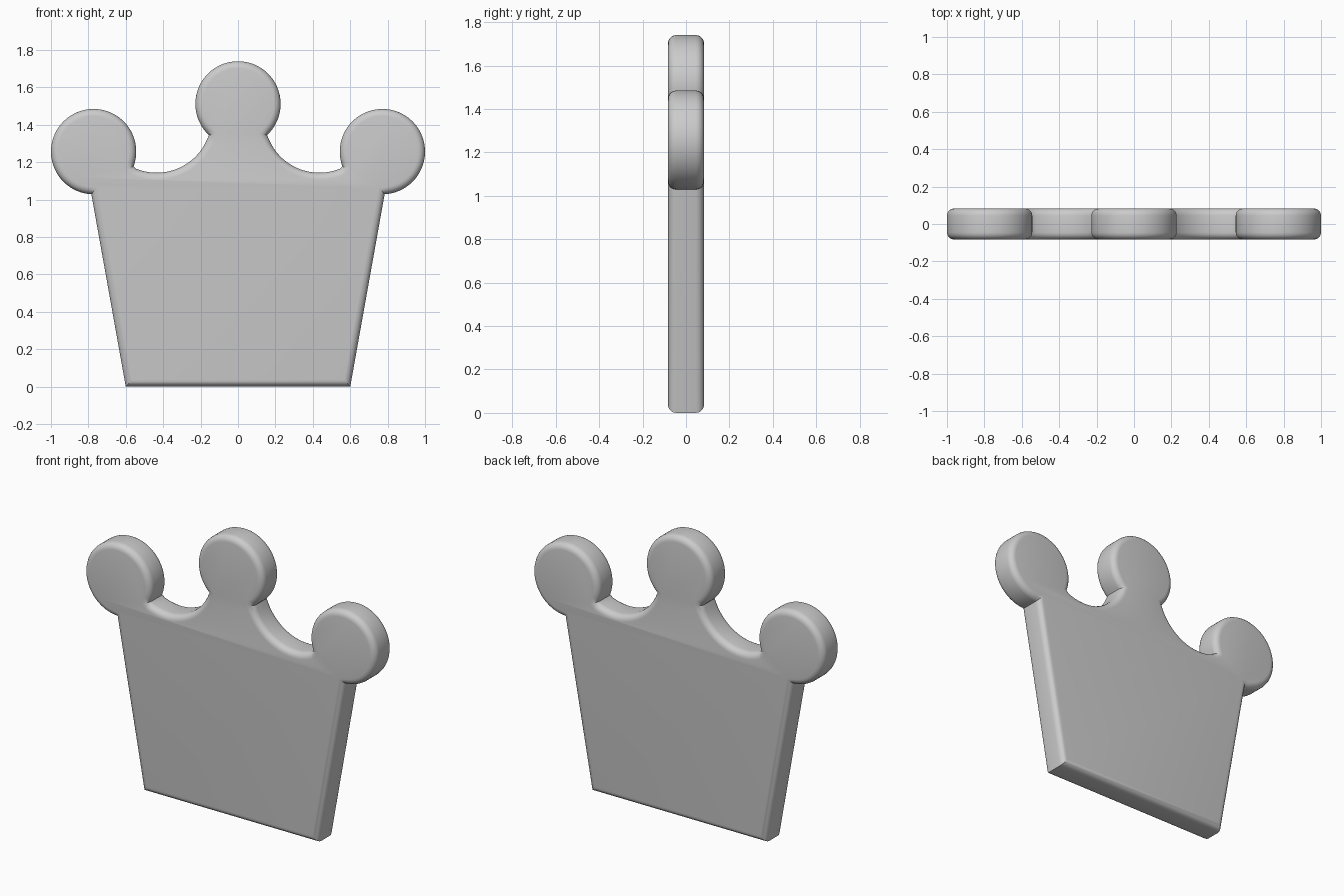
import bpy, bmesh
from math import radians, cos, sin

if "Cube" in bpy.data.objects:
    bpy.data.objects.remove(bpy.data.objects["Cube"])

HALF = 0.083      # half thickness
BEVEL = 0.038     # rounded rim


def arc(cx, cz, r, a0, a1, n):
    """Points on a circle from angle a0 to a1 (degrees)."""
    return [(cx + r * cos(radians(a0 + (a1 - a0) * i / n)),
             cz + r * sin(radians(a0 + (a1 - a0) * i / n))) for i in range(n + 1)]


# Right half of the outline: middle ball, scooped notch, side ball, slanted side
half = arc(0, 1.512, 0.228, 90, -47, 28)
half += arc(0.435, 1.437, 0.293, 200, 292, 20)[1:]
half += arc(0.772, 1.257, 0.228, 200.5, -87, 56)
half += [(0.6, 0.0)]
outline = half + [(-x, z) for x, z in reversed(half[1:])]

# Extrude the outline into a plate
bm = bmesh.new()
front = bm.faces.new([bm.verts.new((x, -HALF, z)) for x, z in outline])
ext = bmesh.ops.extrude_face_region(bm, geom=[front], use_keep_orig=True)
back = [v for v in ext["geom"] if isinstance(v, bmesh.types.BMVert)]
bmesh.ops.translate(bm, verts=back, vec=(0, 2 * HALF, 0))
bmesh.ops.recalc_face_normals(bm, faces=bm.faces[:])

# Round the rims of both flat faces
rims = [e for e in bm.edges if abs(e.verts[0].co.y - e.verts[1].co.y) < 1e-5]
bmesh.ops.bevel(bm, geom=rims, offset=BEVEL, offset_type='OFFSET', segments=5,
                profile=0.5, affect='EDGES', clamp_overlap=False)
bmesh.ops.recalc_face_normals(bm, faces=bm.faces[:])

mesh = bpy.data.meshes.new("crown_plate")
bm.to_mesh(mesh)
bm.free()
crown = bpy.data.objects.new("crown_plate", mesh)
bpy.context.collection.objects.link(crown)
bpy.context.view_layer.objects.active = crown
crown.select_set(True)
bpy.ops.object.shade_smooth_by_angle(angle=radians(30))
